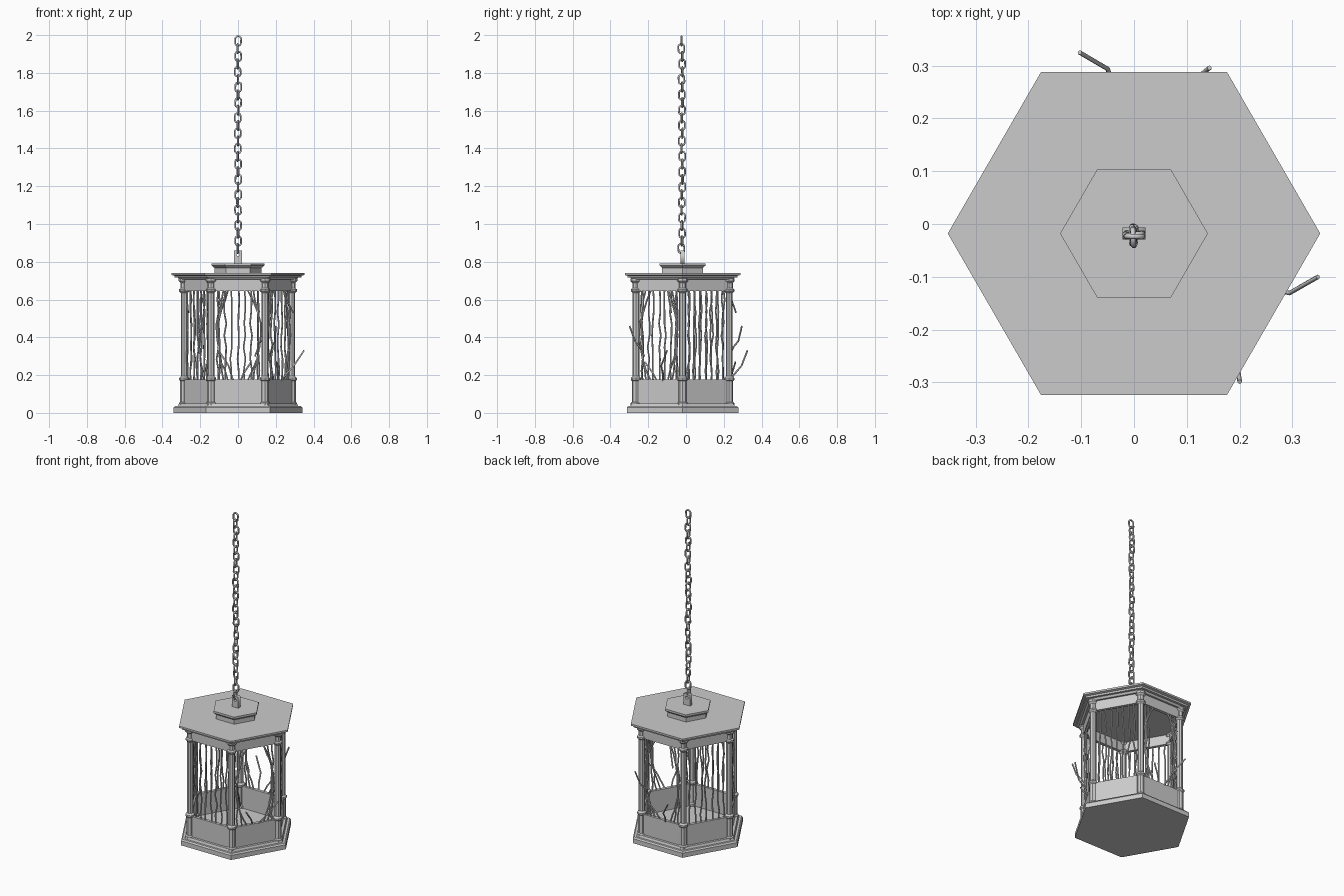
import bpy, bmesh, math, random
from mathutils import Vector, Matrix

if "Cube" in bpy.data.objects:
    bpy.data.objects.remove(bpy.data.objects["Cube"])

random.seed(4)
CY = -0.018            # the lantern axis sits slightly forward
C30 = math.cos(math.pi / 6)


def finish(name, bm):
    bmesh.ops.recalc_face_normals(bm, faces=bm.faces)
    me = bpy.data.meshes.new(name)
    bm.to_mesh(me)
    bm.free()
    ob = bpy.data.objects.new(name, me)
    bpy.context.collection.objects.link(ob)
    return ob


def lathe(name, profile, n=6, x=0, y=CY, ring=False):
    """Turn an (r, z) profile into an n-sided solid, or a hollow ring."""
    bm = bmesh.new()
    rows = [[bm.verts.new((x + r * math.cos(2 * math.pi * k / n),
                           y + r * math.sin(2 * math.pi * k / n), z))
             for k in range(n)] for r, z in profile]
    pairs = list(zip(rows, rows[1:]))
    if ring:
        pairs.append((rows[-1], rows[0]))
    else:
        bm.faces.new(rows[0])
        bm.faces.new(rows[-1])
    for a, b in pairs:
        for k in range(n):
            j = (k + 1) % n
            bm.faces.new((a[k], a[j], b[j], b[k]))
    return finish(name, bm)


def add_curve(name, paths, radius, res=1, cyclic=False):
    cu = bpy.data.curves.new(name, 'CURVE')
    cu.dimensions = '3D'
    cu.bevel_depth = radius
    cu.bevel_resolution = res
    cu.use_fill_caps = True
    for pts in paths:
        sp = cu.splines.new('POLY')
        sp.points.add(len(pts) - 1)
        for p, co in zip(sp.points, pts):
            p.co = (*co, 1)
        sp.use_cyclic_u = cyclic
    ob = bpy.data.objects.new(name, cu)
    bpy.context.collection.objects.link(ob)
    return ob


# stepped hexagonal base, roof and cap
lathe("base", [(0.341, 0), (0.341, 0.028), (0.333, 0.036), (0.318, 0.036),
               (0.312, 0.05), (0.295, 0.05), (0.285, 0.04)])
lathe("roof", [(0.27, 0.705), (0.308, 0.705), (0.318, 0.716), (0.335, 0.716),
               (0.337, 0.726), (0.353, 0.73), (0.353, 0.741)])
lathe("roof_cap", [(0.125, 0.741), (0.125, 0.768), (0.14, 0.78), (0.14, 0.792)])


# low wall and top frieze
def band(name, z0, z1):
    lathe(name, [(0.295, z0), (0.295, z1), (0.273, z1), (0.273, z0)], ring=True)


band("lower_wall", 0.04, 0.176)
band("upper_frieze", 0.645, 0.71)

# corner posts
for k in range(6):
    a = k * math.pi / 3
    lathe(f"post_{k}", [(0.028, 0.04), (0.028, 0.052), (0.021, 0.058), (0.021, 0.168),
                        (0.027, 0.174), (0.027, 0.184), (0.018, 0.194), (0.018, 0.635),
                        (0.027, 0.644), (0.027, 0.654), (0.019, 0.66), (0.019, 0.688),
                        (0.029, 0.698), (0.029, 0.712)],
          8, 0.285 * math.cos(a), CY + 0.285 * math.sin(a))


# twig bars: (t across face, n out from axis, z) mapped to each face
def place(deg, t, n, z):
    a = math.radians(deg)
    return (n * math.cos(a) - t * math.sin(a), CY + n * math.sin(a) + t * math.cos(a), z)


N0 = 0.247


def bar(deg, t, bow=0.0, jit=0.006):
    pts = []
    for i in range(9):
        f = i / 8
        j = jit if 0 < i < 8 else 0
        pts.append(place(deg, t + bow * math.sin(math.pi * f) + random.uniform(-j, j),
                         N0 + random.uniform(-j, j), 0.16 + 0.5 * f))
    return pts


OPEN = (90, -30)
for deg in range(-150, 180, 60):
    if deg in OPEN:
        # forced-apart bars and snapped twigs bending outward
        paths = [bar(deg, -0.105, -0.004), bar(deg, -0.08, -0.03), bar(deg, -0.045, -0.078),
                 bar(deg, 0.105, 0.004), bar(deg, 0.075, 0.03), bar(deg, 0.05, 0.062)]
        for twig in ([(0.02, N0, 0.16), (0.035, 0.27, 0.2), (0.05, 0.312, 0.25), (0.103, 0.343, 0.33)],
                     [(-0.09, N0, 0.3), (-0.108, 0.27, 0.35), (-0.12, 0.295, 0.38), (-0.143, 0.314, 0.46)],
                     [(-0.01, N0, 0.16), (-0.03, 0.262, 0.21), (-0.07, 0.28, 0.27)],
                     [(0.05, N0, 0.66), (0.07, 0.262, 0.59), (0.095, 0.283, 0.53)]):
            paths.append([place(deg, *p) for p in twig])
    else:
        paths = [bar(deg, -0.105 + 0.035 * i + random.uniform(-0.004, 0.004)) for i in range(7)]
    add_curve(f"twig_bars_{deg + 150}", paths, 0.0045)

# hanging lug with a hole
cu = bpy.data.curves.new("hanging_lug", 'CURVE')
cu.dimensions = '2D'
cu.fill_mode = 'BOTH'
cu.extrude = 0.011
hole = [(0.009 * math.cos(i * math.pi / 5), 0.838 + 0.009 * math.sin(i * math.pi / 5)) for i in range(10)]
for pts in ([(-0.022, 0.785), (0.022, 0.785), (0.022, 0.86), (-0.022, 0.86)], hole):
    sp = cu.splines.new('POLY')
    sp.points.add(len(pts) - 1)
    for p, co in zip(sp.points, pts):
        p.co = (*co, 0, 1)
    sp.use_cyclic_u = True
lug = bpy.data.objects.new("hanging_lug", cu)
lug.rotation_euler = (math.pi / 2, 0, 0)
lug.location = (0, CY, 0)
bpy.context.collection.objects.link(lug)

# chain of alternating links
links = []
for i in range(28):
    turn = (0 if i % 2 else math.pi / 2) + random.uniform(-0.2, 0.2)
    rot = Matrix.Rotation(turn, 3, 'Z') @ Matrix.Rotation(random.uniform(-0.08, 0.08), 3, 'Y')
    centre = Vector((random.uniform(-0.002, 0.002), CY - 0.004 + random.uniform(-0.003, 0.003),
                     0.87 + 0.0407 * i))
    pts = []
    for k in range(12):
        a = (k + 0.5) * math.pi / 6
        up = 0.0095 if k < 6 else -0.0095
        pts.append(centre + rot @ Vector((0.016 * math.cos(a), 0, up + 0.016 * math.sin(a))))
    links.append(pts)
add_curve("chain", links, 0.005, 1, True)
